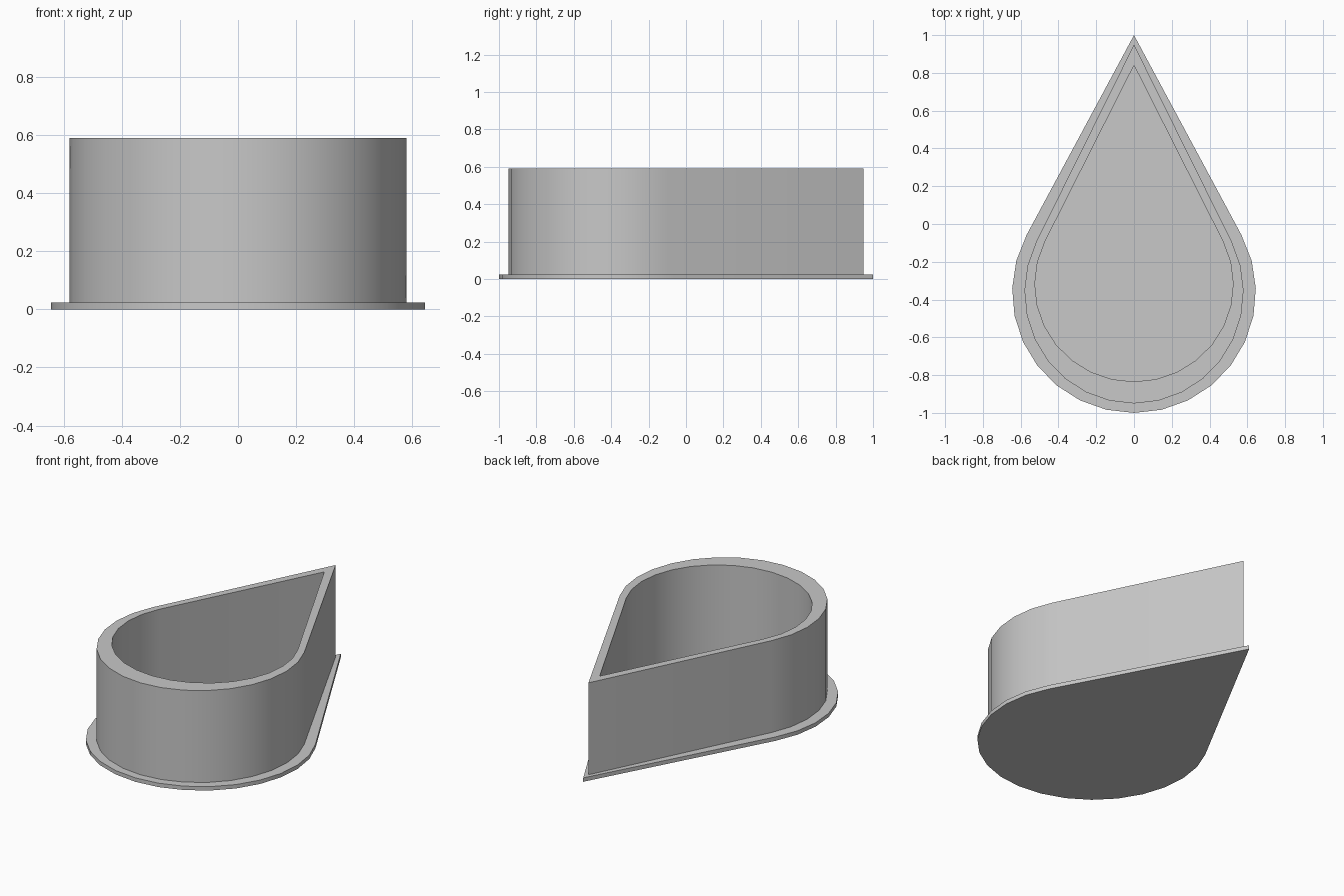
import bpy
import bmesh
from math import asin, cos, pi, sin

cube = bpy.data.objects.get("Cube")
if cube:
    bpy.data.objects.remove(cube, do_unlink=True)

grey = bpy.data.materials.new("plain_grey")
grey.use_nodes = True
colour = (0.58, 0.58, 0.58, 1)
grey.diffuse_color = colour
grey.node_tree.nodes["Principled BSDF"].inputs["Base Color"].default_value = colour

ARC_STEPS = 18


def teardrop(tip, bottom, half_width, centre):
    """Pointed tip with straight sides running tangent into a round front."""
    depth = centre - bottom
    start = asin(depth / (tip - centre))
    points = [(0, tip)]
    for i in range(ARC_STEPS + 1):
        a = start - (pi + 2 * start) * i / ARC_STEPS
        points.append((half_width * cos(a), centre + depth * sin(a)))
    return points


def add_loop(bm, outline, z):
    return [bm.verts.new((x, y, z)) for x, y in outline]


def bridge(bm, a, b):
    for i in range(len(a)):
        j = (i + 1) % len(a)
        bm.faces.new((a[i], a[j], b[j], b[i]))


def finish(bm, name):
    bmesh.ops.recalc_face_normals(bm, faces=bm.faces)
    mesh = bpy.data.meshes.new(name)
    bm.to_mesh(mesh)
    bm.free()
    mesh.materials.append(grey)
    obj = bpy.data.objects.new(name, mesh)
    bpy.context.collection.objects.link(obj)
    bpy.ops.object.select_all(action="DESELECT")
    obj.select_set(True)
    bpy.context.view_layer.objects.active = obj
    bpy.ops.object.shade_smooth_by_angle()


base = teardrop(1.0, -1.0, 0.645, -0.36)
outer = teardrop(0.95, -0.95, 0.58, -0.36)
inner = teardrop(0.84, -0.835, 0.525, -0.32)

# Flat base plate, which also closes the bottom of the cup
bm = bmesh.new()
low, high = add_loop(bm, base, 0), add_loop(bm, base, 0.024)
bridge(bm, low, high)
bm.faces.new(low)
bm.faces.new(high)
finish(bm, "base_plate")

# Hollow upright wall, set slightly into the plate
bm = bmesh.new()
loops = [add_loop(bm, outer, 0.012), add_loop(bm, outer, 0.59),
         add_loop(bm, inner, 0.59), add_loop(bm, inner, 0.012)]
for i in range(4):
    bridge(bm, loops[i], loops[(i + 1) % 4])
finish(bm, "teardrop_wall")
